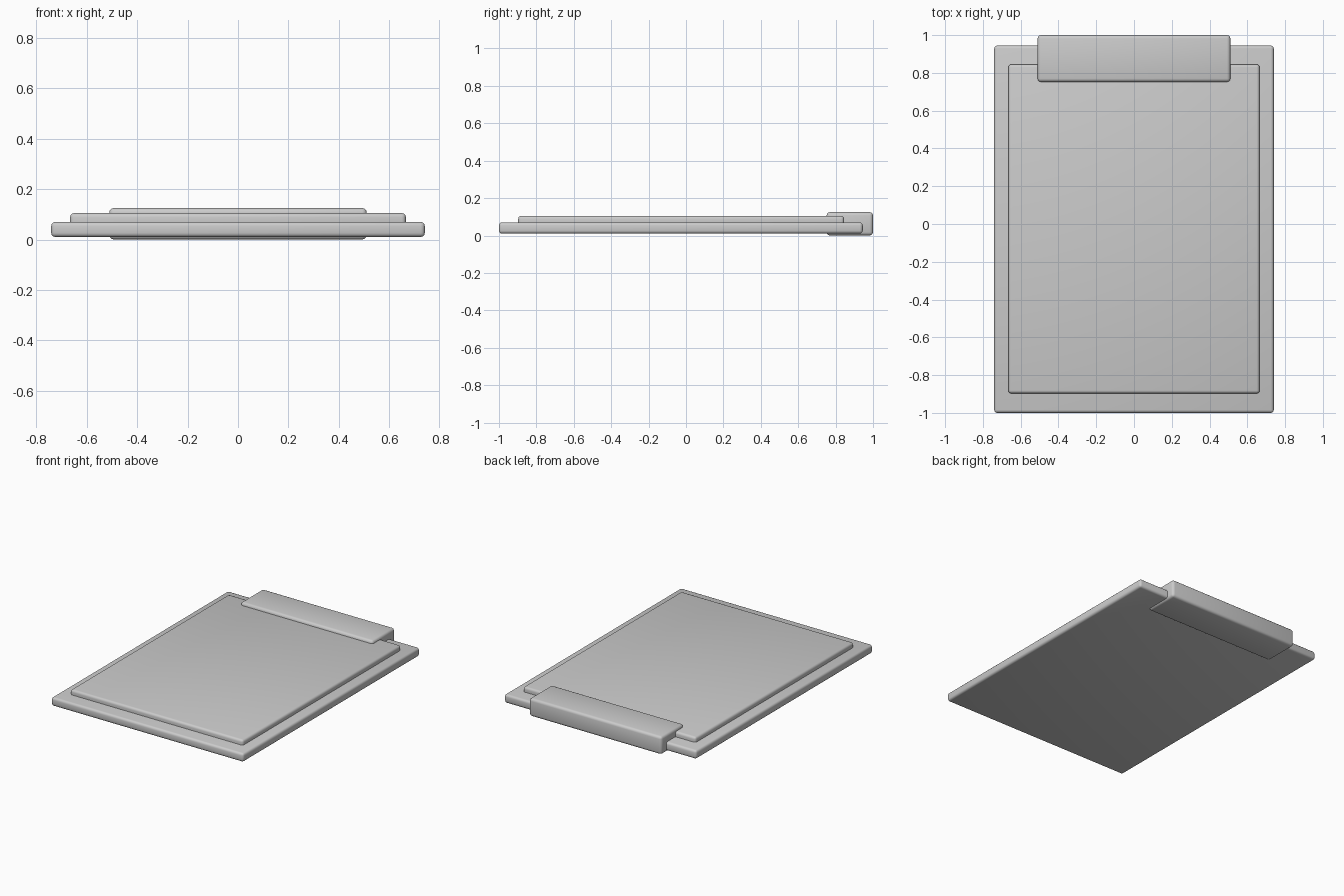
import bpy
import math

cube = bpy.data.objects.get("Cube")
if cube:
    bpy.data.objects.remove(cube, do_unlink=True)

grey = bpy.data.materials.new("light grey")
grey.use_nodes = True
colour = (0.6, 0.6, 0.6, 1)
grey.diffuse_color = colour
grey.node_tree.nodes["Principled BSDF"].inputs["Base Color"].default_value = colour


def rounded_slab(name, half_width, y_range, z_range, radius):
    """Box with softly rounded edges, centred on x = 0."""
    (y0, y1), (z0, z1) = y_range, z_range
    bpy.ops.mesh.primitive_cube_add(size=1, location=(0, (y0 + y1) / 2, (z0 + z1) / 2))
    obj = bpy.context.object
    obj.name = name
    obj.scale = (2 * half_width, y1 - y0, z1 - z0)
    bpy.ops.object.transform_apply(location=False, rotation=False, scale=True)
    obj.data.materials.append(grey)
    bevel = obj.modifiers.new("rounded edges", "BEVEL")
    bevel.width = radius
    bevel.segments = 3
    bpy.ops.object.modifier_apply(modifier=bevel.name)
    bpy.ops.object.shade_smooth_by_angle(angle=math.radians(35))
    return obj


# Backing board, sheet stack and the clip gripping the top edge
rounded_slab("board", 0.74, (-1.0, 0.945), (0.01, 0.07), 0.016)
rounded_slab("paper_stack", 0.665, (-0.897, 0.845), (0.04, 0.105), 0.016)
rounded_slab("clip", 0.51, (0.752, 1.0), (0.0, 0.125), 0.018)
